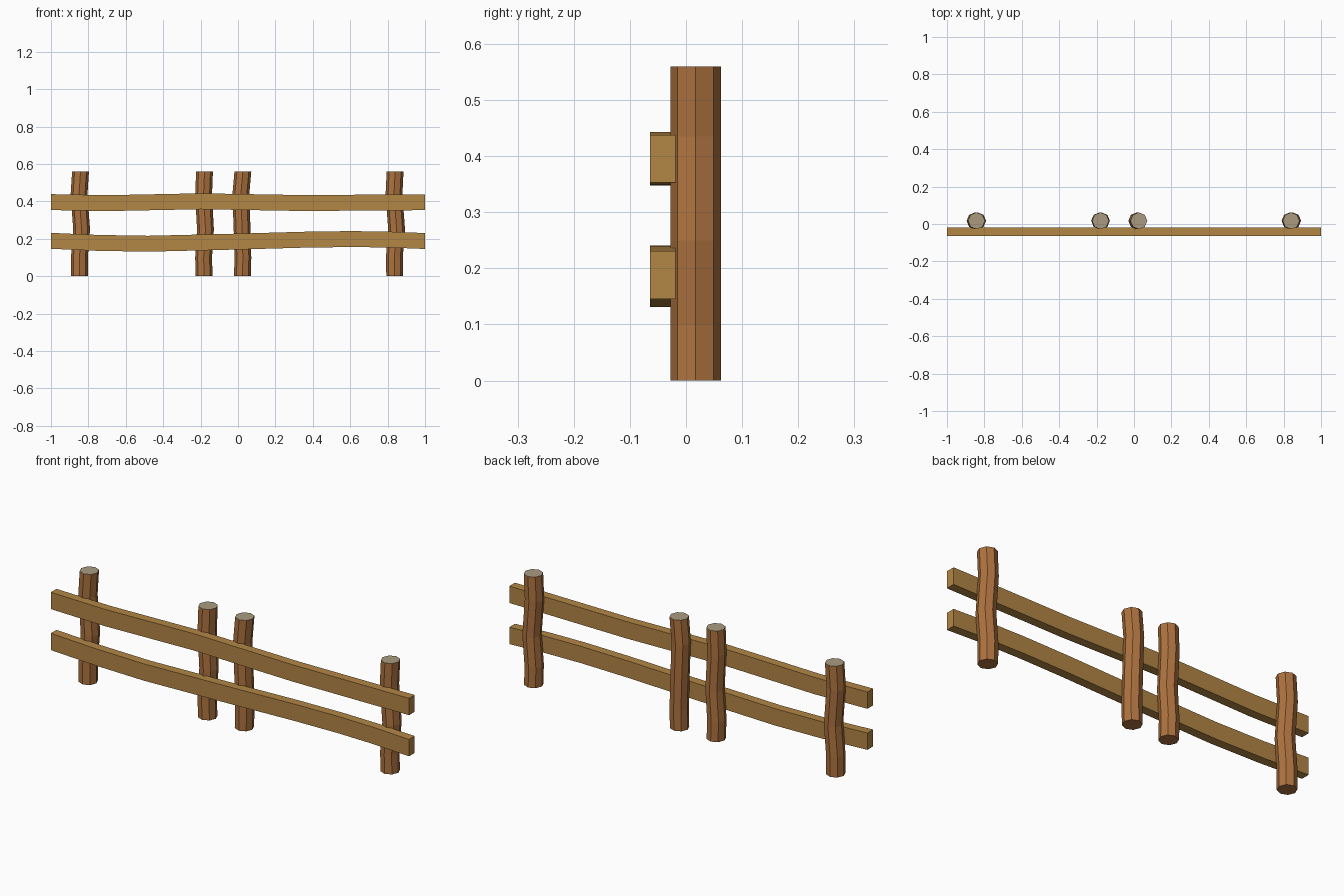
import bpy, bmesh
from math import cos, sin, pi

if "Cube" in bpy.data.objects:
    bpy.data.objects.remove(bpy.data.objects["Cube"])


def material(name, rgb):
    m = bpy.data.materials.new(name)
    m.diffuse_color = (*rgb, 1)
    m.use_nodes = True
    m.node_tree.nodes["Principled BSDF"].inputs["Base Color"].default_value = m.diffuse_color
    return m


BARK = material("bark", (0.42, 0.17, 0.05))
CUT = material("cut_wood", (0.40, 0.33, 0.22))
PLANK = material("plank", (0.45, 0.24, 0.06))


def loft(name, rings, mats, end_mat=0):
    """Skin a row of equal-sized vertex rings and cap both ends."""
    bm = bmesh.new()
    loops = [[bm.verts.new(p) for p in ring] for ring in rings]
    n = len(loops[0])
    for a, b in zip(loops, loops[1:]):
        for i in range(n):
            j = (i + 1) % n
            bm.faces.new((a[i], a[j], b[j], b[i]))
    bm.faces.new(loops[0][::-1])
    bm.faces.new(loops[-1]).material_index = end_mat
    bmesh.ops.recalc_face_normals(bm, faces=bm.faces)
    me = bpy.data.meshes.new(name)
    bm.to_mesh(me)
    bm.free()
    for m in mats:
        me.materials.append(m)
    bpy.context.collection.objects.link(bpy.data.objects.new(name, me))


def post(name, centres):
    # eight-sided log, bent sideways at a few heights
    rings = [[(x + 0.045 * cos(k * pi / 4), 0.017 + 0.045 * sin(k * pi / 4), z)
              for k in range(8)]
             for x, z in zip(centres, (0, 0.1, 0.25, 0.435, 0.56))]
    loft(name, rings, [BARK, CUT], 1)


def rail(name, path):
    # rectangular plank, bent gently up and down
    h = 0.0425
    rings = [[(x, -0.064, z - h), (x, -0.019, z - h),
              (x, -0.019, z + h), (x, -0.064, z + h)] for x, z in path]
    loft(name, rings, [PLANK])


# Posts
post("post_left", (-0.848, -0.848, -0.836, -0.850, -0.842))
post("post_mid_left", (-0.181, -0.184, -0.174, -0.184, -0.179))
post("post_mid_right", (0.024, 0.026, 0.022, 0.015, 0.026))
post("post_right", (0.838, 0.836, 0.848, 0.834, 0.840))

# Rails
rail("upper_rail", ((-1, 0.396), (-0.7, 0.3905), (-0.2, 0.4005),
                    (0.35, 0.391), (1, 0.3955)))
rail("lower_rail", ((-1, 0.189), (-0.75, 0.178), (-0.48, 0.1735), (0, 0.185),
                    (0.35, 0.195), (0.6, 0.1985), (0.8, 0.196), (1, 0.188)))
